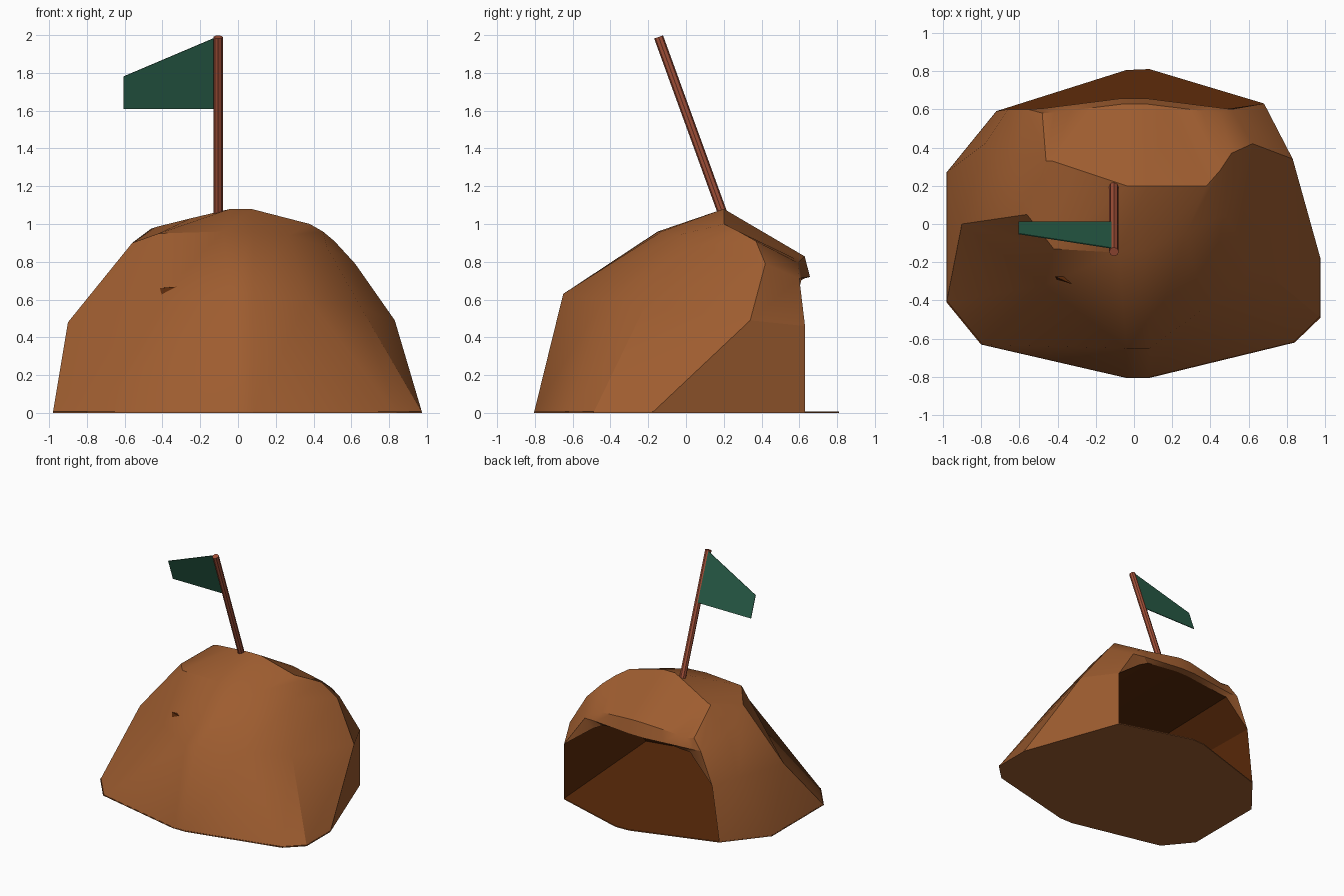
import bpy, bmesh, math
from mathutils import Vector

if "Cube" in bpy.data.objects:
    bpy.data.objects.remove(bpy.data.objects["Cube"])


def material(name, rgb):
    m = bpy.data.materials.new(name)
    m.diffuse_color = (*rgb, 1)
    m.use_nodes = True
    m.node_tree.nodes["Principled BSDF"].inputs["Base Color"].default_value = m.diffuse_color
    return m


earth = material("earth_brown", (0.34, 0.108, 0.029))
dark = material("dark_earth", (0.105, 0.023, 0.003))
wood = material("red_wood", (0.37, 0.082, 0.041))
green = material("flag_green", (0.021, 0.11, 0.064))


def make_object(name, bm, mats, angle=None):
    me = bpy.data.meshes.new(name)
    bm.to_mesh(me)
    bm.free()
    ob = bpy.data.objects.new(name, me)
    bpy.context.collection.objects.link(ob)
    for m in mats:
        me.materials.append(m)
    if angle:
        bpy.ops.object.select_all(action='DESELECT')
        ob.select_set(True)
        bpy.context.view_layer.objects.active = ob
        bpy.ops.object.shade_smooth_by_angle(angle=math.radians(angle))
    return ob


def prism(bm, pts, offset):
    """Closed slab: polygon pts plus a copy moved by offset."""
    a = [bm.verts.new(p) for p in pts]
    b = [bm.verts.new(Vector(p) + Vector(offset)) for p in pts]
    bm.faces.new(a)
    bm.faces.new(b[::-1])
    for i in range(len(a)):
        j = (i + 1) % len(a)
        bm.faces.new((a[i], b[i], b[j], a[j]))
    bmesh.ops.recalc_face_normals(bm, faces=bm.faces)


# Horseshoe rings of the mound: back left, round the front, to back right
base = [(-.72, .59, 0), (-.98, .27, 0), (-.98, -.41, 0), (-.8, -.63, 0), (-.04, -.805, 0),
        (.08, -.805, 0), (.84, -.62, 0), (.975, -.49, 0), (.975, -.18, 0), (.68, .63, 0)]
middle = [(-.66, .6, .46), (-.78, .42, .49), (-.9, 0, .48), (-.47, -.32, .56), (-.04, -.65, .63),
          (.08, -.65, .63), (.37, -.44, .6), (.65, -.22, .56), (.83, .34, .49), (.68, .63, .46)]
upper = [(-.555, .6, .72), (-.62, .35, .81), (-.56, .05, .9), (-.42, -.13, .95), (-.08, -.15, .96),
         (.08, -.13, .96), (.27, -.05, .94), (.47, .05, .88), (.62, .42, .79), (.51, .6, .71)]
top = [(-.48, .58, .8), (-.46, .33, .975), (-.43, .33, .985), (-.25, .27, 1.03), (-.04, .2, 1.08),
       (.07, .2, 1.08), (.38, .2, 1.0), (.45, .28, .96), (.51, .37, .91), (.45, .58, .77)]


# Brow over the opening, its overhanging lip and the lip's underside
def brow_row(x0, x1, y, z, dy, dz, first=None, last=None):
    row = []
    for t in (0, .07, .16, .3, .46, .58, .7, .81, .9, 1):
        k = 1 - min(1, abs(t - .52) / .48)
        row.append((x0 + (x1 - x0) * t, y + dy * k, z + dz * k))
    row[0], row[-1] = first or row[0], last or row[-1]
    return row


brow = brow_row(-.48, .45, .58, .785, .055, .05, top[0], top[-1])
lip = brow_row(-.555, .51, .6, .715, .065, .005, upper[0], upper[-1])
under = brow_row(-.45, .44, .59, .68, .01, .04, None, (.44, .595, .64))

bm = bmesh.new()
grid = [[bm.verts.new(p) for p in row] for row in (base, middle, upper, top, brow, lip, under)]
for lo, hi in zip(grid, grid[1:]):
    for j in range(9):
        bm.faces.new((lo[j], lo[j + 1], hi[j + 1], hi[j]))
# corners between the jambs and the ends of the lip
bm.faces.new((grid[1][0], grid[2][0], grid[6][0]))
bm.faces.new((grid[1][9], grid[6][9], grid[2][9]))
bmesh.ops.remove_doubles(bm, verts=bm.verts, dist=0.0005)
make_object("mound_shell", bm, [earth], 32)

# Hollow: the opening arch carried forward to a sloping end wall
arch = [base[0], middle[0]] + under + [middle[9], base[9]]
bm = bmesh.new()
near = [bm.verts.new(p) for p in arch]
far = []
for x, y, z in arch:
    if z < .1:
        p = (math.copysign(.76, x), -.56, .008)
    elif z < .5:
        p = (x * .98, -.1, z)
    else:
        p = (x, -.46 + .45 * abs(x), z - .02)
    far.append(bm.verts.new(p))
for i in range(len(arch) - 1):
    bm.faces.new((near[i], near[i + 1], far[i + 1], far[i]))
centre = bm.verts.new((0, -.72, .008))
for i in range(len(far) - 1):
    bm.faces.new((far[i], far[i + 1], centre))
make_object("hollow", bm, [dark])

# Floor slab: dark on top, earth below, reaching past the opening
bm = bmesh.new()
prism(bm, base + [(.08, .81, 0), (-.04, .805, 0)], (0, 0, .008))
for f in bm.faces:
    f.material_index = 1 if f.normal.z > 0.5 else 0
make_object("floor", bm, [earth, dark])

# Leaning pole
foot, tip = Vector((-.105, .2, 1.04)), Vector((-.105, -.145, 1.99))
axis = tip - foot
bm = bmesh.new()
bmesh.ops.create_cone(bm, cap_ends=True, segments=8, radius1=.025, radius2=.025, depth=axis.length)
bmesh.ops.rotate(bm, verts=bm.verts, matrix=axis.to_track_quat('Z', 'Y').to_matrix())
bmesh.ops.translate(bm, verts=bm.verts, vec=(foot + tip) / 2)
make_object("flag_pole", bm, [wood])

# Flag in the plane of the pole
bm = bmesh.new()
outline = [(-.11, 1.99), (-.605, 1.78), (-.605, 1.61), (-.11, 1.61)]
prism(bm, [(x, -.13 + (1.99 - z) * .365, z) for x, z in outline], (0, .005, .002))
make_object("flag", bm, [green])
